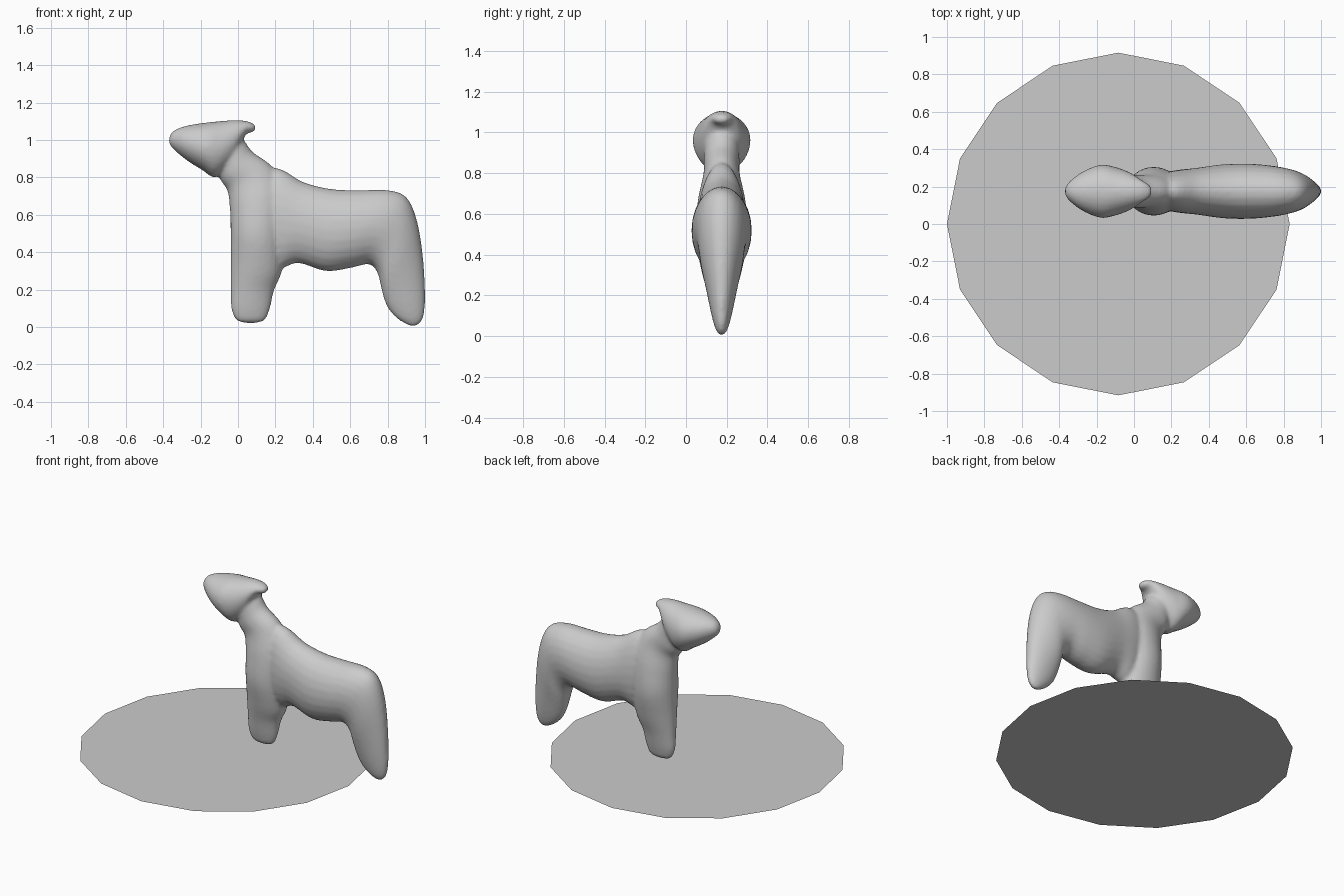
import bpy, bmesh, math
from mathutils import Vector

if "Cube" in bpy.data.objects:
    bpy.data.objects.remove(bpy.data.objects["Cube"])

grey = bpy.data.materials.new("plain grey")
grey.diffuse_color = (0.6, 0.6, 0.6, 1)
grey.use_nodes = True
grey.node_tree.nodes["Principled BSDF"].inputs["Base Color"].default_value = grey.diffuse_color
MID_Y = 0.175      # symmetry plane of the animal
SIDES, STEPS = 24, 5


def add_object(name, bm):
    me = bpy.data.meshes.new(name)
    bmesh.ops.recalc_face_normals(bm, faces=bm.faces)
    bm.to_mesh(me)
    bm.free()
    me.materials.append(grey)
    ob = bpy.data.objects.new(name, me)
    bpy.context.collection.objects.link(ob)
    return ob


def spline(rows):
    """Catmull-Rom interpolation of section rows."""
    out = []
    n = len(rows)
    for i in range(n - 1):
        p = [rows[max(0, min(n - 1, i + k))] for k in (-1, 0, 1, 2)]
        for s in range(STEPS):
            t = s / STEPS
            out.append([0.5 * (2 * b + (c - a) * t + (2 * a - 5 * b + 4 * c - d) * t * t
                               + (3 * b - a - 3 * c + d) * t ** 3) for a, b, c, d in zip(*p)])
    return out + [list(rows[-1])]


def tube(bm, rows):
    """Loft of ellipses; row = (x, z) on one side, (x, z) on the other, half width."""
    rings = []
    for ax, az, bx, bz, w in spline(rows):
        a, b = Vector((ax, MID_Y, az)), Vector((bx, MID_Y, bz))
        ring = []
        for k in range(SIDES):
            t = math.tau * k / SIDES
            p = (a + b) / 2 + (a - b) / 2 * math.cos(t)
            p.y += max(w, 0.005) * math.sin(t)
            ring.append(bm.verts.new(p))
        rings.append(ring)
    for r, q in zip(rings, rings[1:]):
        for k in range(SIDES):
            j = (k + 1) % SIDES
            bm.faces.new((r[k], r[j], q[j], q[k]))
    caps = [bm.faces.new(rings[0]), bm.faces.new(rings[-1])]
    bmesh.ops.recalc_face_normals(bm, faces=bm.faces)
    return caps


animal = bmesh.new()
# head with swept-back ears
tube(animal, [
    (-0.37, 1.005, -0.37, 0.985, 0.015), (-0.35, 1.045, -0.345, 0.95, 0.05),
    (-0.28, 1.075, -0.27, 0.888, 0.105), (-0.17, 1.093, -0.19, 0.838, 0.142),
    (-0.08, 1.102, -0.12, 0.80, 0.13), (-0.01, 1.107, -0.03, 0.88, 0.10),
    (0.05, 1.10, 0.035, 1.02, 0.06), (0.085, 1.085, 0.08, 1.042, 0.035),
    (0.097, 1.072, 0.096, 1.058, 0.015)])
# neck, chest and front leg
tube(animal, [
    (-0.15, 1.04, -0.03, 1.04, 0.04), (-0.13, 0.93, 0.03, 1.0, 0.08),
    (-0.095, 0.79, 0.08, 0.935, 0.088), (-0.057, 0.73, 0.19, 0.85, 0.09),
    (-0.043, 0.62, 0.25, 0.70, 0.118), (-0.04, 0.5, 0.25, 0.48, 0.13),
    (-0.04, 0.35, 0.235, 0.30, 0.10), (-0.04, 0.2, 0.195, 0.2, 0.067),
    (-0.037, 0.1, 0.172, 0.1, 0.047), (-0.012, 0.038, 0.148, 0.04, 0.03),
    (0.03, 0.022, 0.11, 0.022, 0.012)])
# barrel, rump and hind leg
tube(animal, [
    (0.03, 0.8, 0.03, 0.5, 0.06), (0.2, 0.852, 0.2, 0.32, 0.108),
    (0.35, 0.775, 0.32, 0.342, 0.125), (0.5, 0.738, 0.47, 0.298, 0.145),
    (0.65, 0.732, 0.60, 0.315, 0.147), (0.8, 0.732, 0.70, 0.335, 0.135),
    (0.9, 0.695, 0.745, 0.29, 0.12), (0.957, 0.57, 0.765, 0.21, 0.105),
    (0.99, 0.37, 0.78, 0.15, 0.08), (1.002, 0.15, 0.805, 0.095, 0.054),
    (0.988, 0.04, 0.85, 0.045, 0.033), (0.95, 0.002, 0.91, 0.008, 0.012)])
body = add_object("four_footed_animal", animal)

# fuse the lofts into one soft skin
remesh = body.modifiers.new("fuse", 'REMESH')
remesh.mode = 'VOXEL'
remesh.voxel_size = 0.011
remesh.use_smooth_shade = True
smooth = body.modifiers.new("soften", 'SMOOTH')
smooth.factor = 0.5
smooth.iterations = 8

# flat sixteen-sided base
disc = bmesh.new()
bmesh.ops.create_circle(disc, cap_ends=True, segments=16, radius=0.916)
for v in disc.verts:
    v.co.x -= 0.084
base = add_object("base_disc", disc)
if base.data.polygons[0].normal.z < 0:
    base.data.flip_normals()
